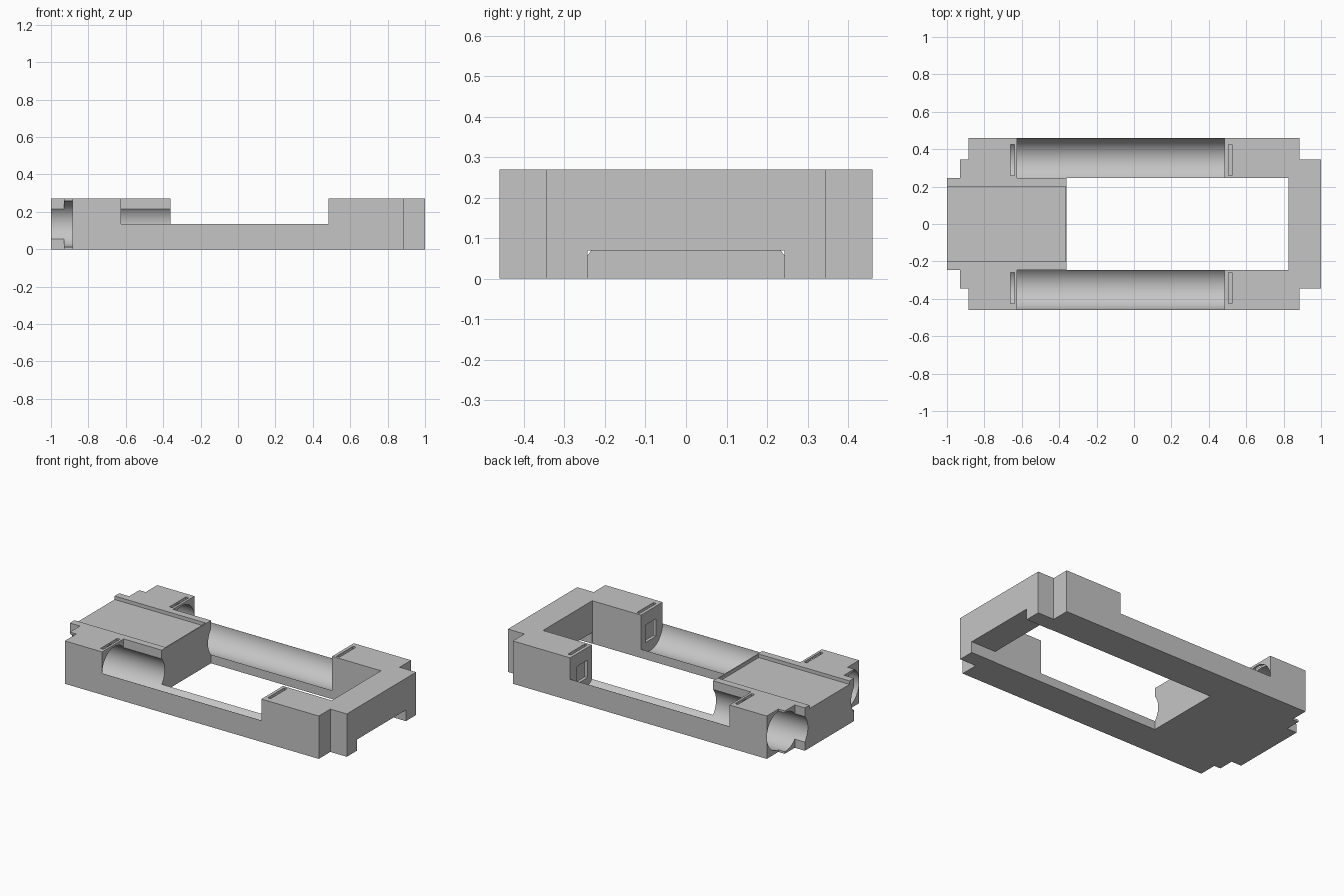
import bpy, bmesh, math
from mathutils import Matrix

if "Cube" in bpy.data.objects:
    bpy.data.objects.remove(bpy.data.objects["Cube"])

grey = bpy.data.materials.new("plain_grey")
grey.use_nodes = True
colour = (0.56, 0.56, 0.56, 1)
grey.diffuse_color = colour
grey.node_tree.nodes["Principled BSDF"].inputs["Base Color"].default_value = colour

HEIGHT, MID = 0.27, 0.135       # body height, cell axis height
INNER, OUTER = 0.245, 0.46      # inner and outer sides of the rails
CELL_Y, CELL_R = 0.337, 0.122   # cell bore


def make_object(name, bm):
    bmesh.ops.recalc_face_normals(bm, faces=bm.faces)
    mesh = bpy.data.meshes.new(name)
    bm.to_mesh(mesh)
    bm.free()
    obj = bpy.data.objects.new(name, mesh)
    bpy.context.collection.objects.link(obj)
    return obj


def box(name, x, y, z):
    bm = bmesh.new()
    bmesh.ops.create_cube(bm, size=1)
    for v in bm.verts:
        for i, (lo, hi) in enumerate((x, y, z)):
            v.co[i] = lo if v.co[i] < 0 else hi
    return make_object(name, bm)


def bore(name, x0, x1, y):
    bm = bmesh.new()
    place = Matrix.Translation(((x0 + x1) / 2, y, MID)) @ Matrix.Rotation(math.pi / 2, 4, "Y")
    bmesh.ops.create_cone(bm, cap_ends=True, segments=96, radius1=CELL_R,
                          radius2=CELL_R, depth=x1 - x0, matrix=place)
    return make_object(name, bm)


def cut(target, cutter):
    cutter.hide_render = True
    mod = target.modifiers.new("cut", "BOOLEAN")
    mod.operation, mod.solver, mod.object = "DIFFERENCE", "EXACT", cutter
    bpy.context.view_layer.objects.active = target
    bpy.ops.object.modifier_apply(modifier=mod.name)
    bpy.data.objects.remove(cutter)


# Stepped outline of the holder, mirrored across y and extruded
half = [(-1, INNER), (-0.93, INNER), (-0.93, 0.345), (-0.885, 0.345), (-0.885, OUTER),
        (0.885, OUTER), (0.885, 0.345), (1, 0.345)]
outline = half + [(x, -y) for x, y in reversed(half)]
bm = bmesh.new()
base = bm.faces.new([bm.verts.new((x, y, 0)) for x, y in outline])
top = bmesh.ops.extrude_face_region(bm, geom=[base])["geom"]
bmesh.ops.translate(bm, vec=(0, 0, HEIGHT),
                    verts=[g for g in top if isinstance(g, bmesh.types.BMVert)])
body = make_object("cell_holder_body", bm)
body.data.materials.append(grey)

# Central opening, end notch and recessed top panel
cut(body, box("opening_cutter", (-0.36, 0.825), (-INNER, INNER), (-0.1, 0.4)))
cut(body, box("notch_cutter", (0.8, 1.1), (-0.243, 0.243), (-0.1, 0.07)))
cut(body, box("panel_cutter", (-1.1, -0.367), (-0.2, 0.2), (HEIGHT - 0.022, 0.4)))

# Cell troughs, contact slots and contact windows on both sides
for side in (-1, 1):
    def span(a, b):
        return tuple(sorted((side * a, side * b)))
    cut(body, box("rail_cutter", (-0.625, 0.485), span(INNER, 0.6), (MID, 0.4)))
    cut(body, bore("bore_cutter", -1.1, 0.485, side * CELL_Y))
    for x in (-0.66, 0.505):
        cut(body, box("slot_cutter", (x, x + 0.02), span(0.26, 0.425), (0.05, 0.4)))
    cut(body, box("window_cutter", (0.47, 0.515), span(0.287, 0.392), (0.08, 0.19)))

# Smooth bores, crisp edges
bpy.ops.object.select_all(action="DESELECT")
body.select_set(True)
bpy.context.view_layer.objects.active = body
bpy.ops.object.shade_smooth_by_angle(angle=math.radians(25))
